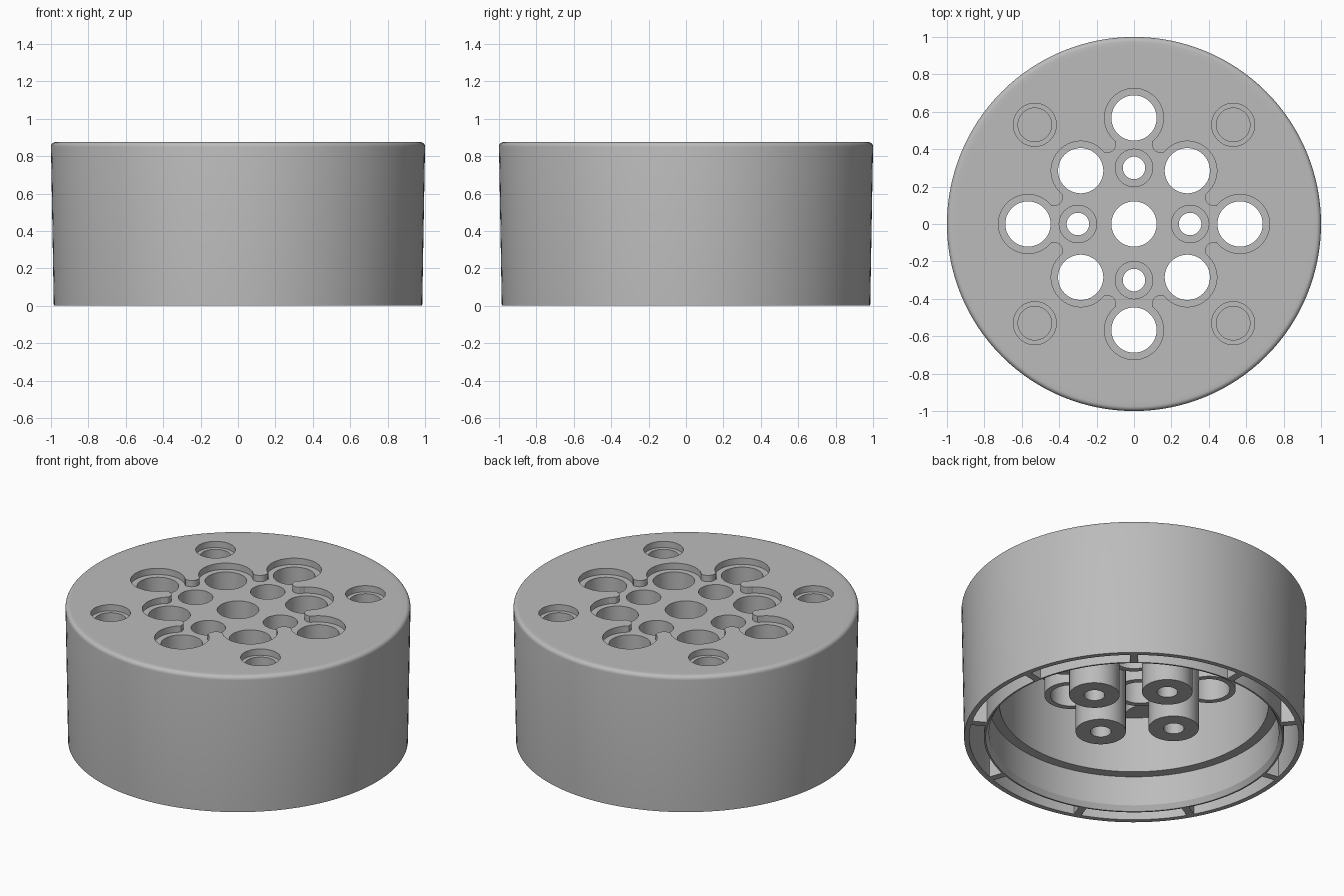
import bpy, bmesh, math
from math import sin, cos, pi, radians
from mathutils import Matrix

cube = bpy.data.objects.get("Cube")
if cube:
    bpy.data.objects.remove(cube, do_unlink=True)

TOP = 0.875
FLOOR = TOP - 0.04
CEILING = 0.72

grey = bpy.data.materials.new("plain grey")
grey.use_nodes = True
colour = (0.5, 0.5, 0.5, 1)
grey.diffuse_color = colour
grey.node_tree.nodes["Principled BSDF"].inputs["Base Color"].default_value = colour


def add_object(name, bm):
    bmesh.ops.recalc_face_normals(bm, faces=bm.faces)
    mesh = bpy.data.meshes.new(name)
    bm.to_mesh(mesh)
    bm.free()
    mesh.materials.append(grey)
    obj = bpy.data.objects.new(name, mesh)
    bpy.context.collection.objects.link(obj)
    return obj


def lathe(name, profile, sides=128):
    bm = bmesh.new()
    rings = [[bm.verts.new((r * cos(2 * pi * i / sides), r * sin(2 * pi * i / sides), z))
              for i in range(sides)] for r, z in profile]
    for a, b in zip(rings, rings[1:]):
        for i in range(sides):
            j = (i + 1) % sides
            bm.faces.new((a[i], a[j], b[j], b[i]))
    bm.faces.new(rings[0])
    bm.faces.new(rings[-1])
    return add_object(name, bm)


def cylinder(name, place, radius, low, high, sides=48):
    bm = bmesh.new()
    bmesh.ops.create_cone(bm, cap_ends=True, segments=sides, radius1=radius, radius2=radius,
                          depth=high - low,
                          matrix=Matrix.Translation((*place, (low + high) / 2)))
    return add_object(name, bm)


def combine(target, tool, operation):
    # Apply one boolean and discard its helper
    tool.hide_render = True
    mod = target.modifiers.new("combine", 'BOOLEAN')
    mod.operation = operation
    mod.solver = 'EXACT'
    mod.object = tool
    bpy.context.view_layer.objects.active = target
    bpy.ops.object.modifier_apply(modifier=mod.name)
    bpy.data.objects.remove(tool, do_unlink=True)


# Layout of the hole pattern
def ring(distance, start):
    return [(distance * cos(radians(start + 90 * k)), distance * sin(radians(start + 90 * k)))
            for k in range(4)]


outer_spots = ring(0.567, 0)
diagonal_spots = ring(0.403, 45)
screw_spots = ring(0.3, 0)
corner_spots = ring(0.75, 45)
large_spots = outer_spots + diagonal_spots

# Turned body: rounded top edge, tapered skin, slotted rim, stepped cavity
edge = 0.025
profile = [(0.95, TOP)]
profile += [(1 - edge + edge * sin(a * pi / 10), TOP - edge + edge * cos(a * pi / 10))
            for a in range(6)]
profile += [(0.985, 0), (0.955, 0), (0.955, 0.7), (0.87, 0.7), (0.87, 0), (0.86, 0),
            (0.84, 0.03), (0.84, 0.22), (0.78, 0.22), (0.78, CEILING), (0.74, CEILING)]
body = lathe("round_body", profile)

# Nine ribs bridging the double wall
for k in range(9):
    bm = bmesh.new()
    bmesh.ops.create_cube(bm, size=1, matrix=Matrix.Rotation(radians(90 + 40 * k), 4, 'Z')
                          @ Matrix.Translation((0.915, 0, 0.36))
                          @ Matrix.Diagonal((0.108, 0.045, 0.72, 1)))
    combine(body, add_object("rib", bm), 'UNION')

# Tubes, screw posts and corner bosses hanging from the ceiling
for spots, radius, low in ((large_spots + [(0, 0)], 0.155, 0.53),
                           (screw_spots, 0.146, 0.17), (corner_spots, 0.115, 0.58)):
    for spot in spots:
        combine(body, cylinder("boss", spot, radius, low, CEILING + 0.05), 'UNION')

# Sunken flower-shaped area with rounded tongues between the lobes
recess = cylinder("recess_cutter", (0, 0), 0.4505, FLOOR, TOP + 0.1, 96)
for k in range(8):
    a, b = outer_spots[(k + 1) // 2 % 4], diagonal_spots[k // 2]
    middle = ((a[0] + b[0]) / 2, (a[1] + b[1]) / 2)
    combine(recess, cylinder("tongue", middle, 0.046, FLOOR - 0.1, TOP + 0.2, 24), 'DIFFERENCE')
for spot in large_spots:
    combine(recess, cylinder("lobe", spot, 0.158, FLOOR, TOP + 0.1, 64), 'UNION')
combine(body, recess, 'DIFFERENCE')

# Through holes, counterbored screw holes and blind corner pockets
for spots, radius, low in ((large_spots + [(0, 0)], 0.121, -0.1),
                           (screw_spots, 0.1, 0.3), (screw_spots, 0.06, -0.1),
                           (corner_spots, 0.115, FLOOR), (corner_spots, 0.09, 0.62)):
    for spot in spots:
        combine(body, cylinder("hole_cutter", spot, radius, low, TOP + 0.1), 'DIFFERENCE')

bpy.ops.object.select_all(action='DESELECT')
body.select_set(True)
bpy.context.view_layer.objects.active = body
bpy.ops.object.shade_smooth_by_angle(angle=radians(30))
